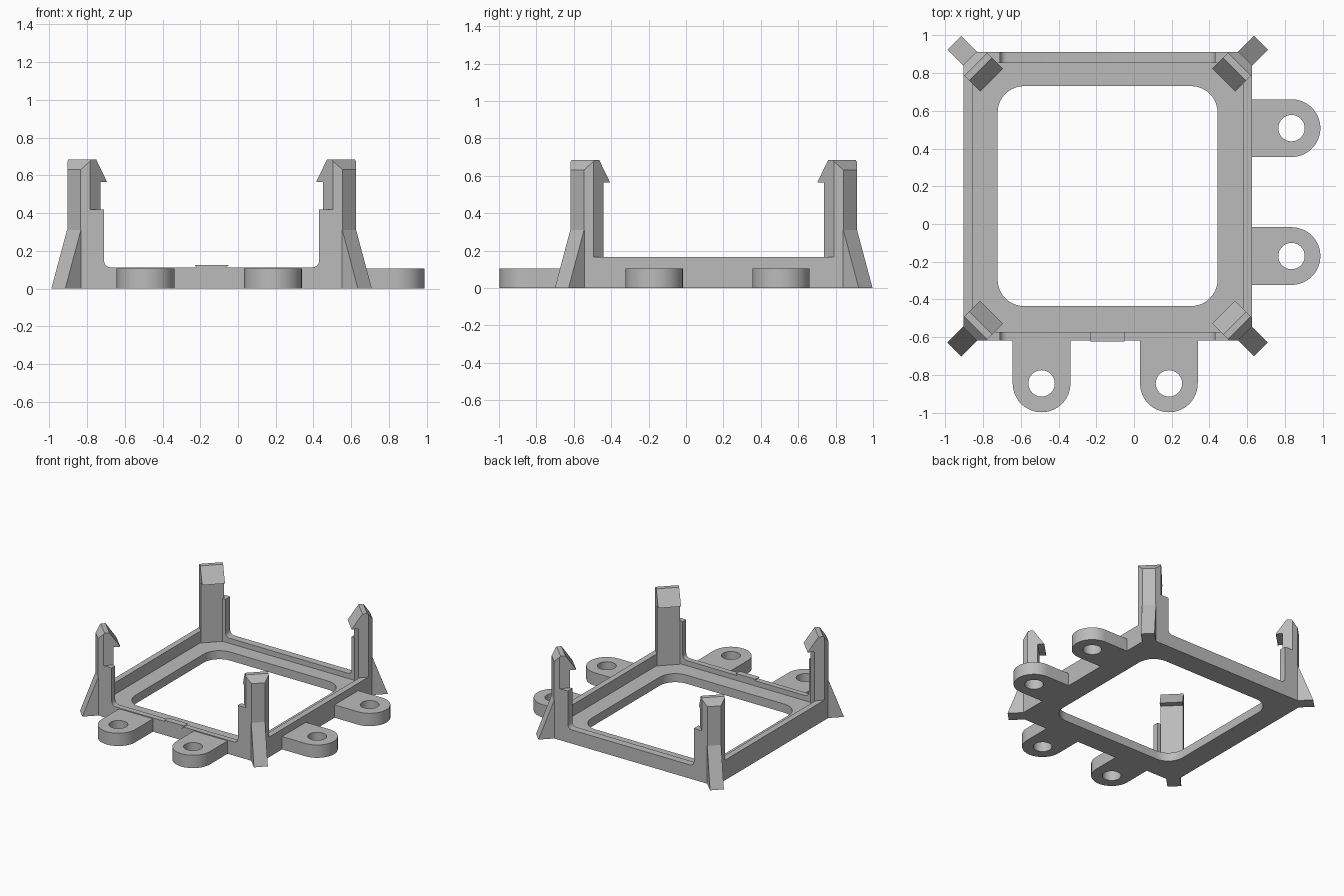
import bpy, bmesh
from math import pi, cos, sin
from mathutils import Matrix, Vector

if "Cube" in bpy.data.objects:
    bpy.data.objects.remove(bpy.data.objects["Cube"], do_unlink=True)

CX, CY = -0.14, 0.148      # centre of the square frame
HALF = 0.765               # half of the frame's outer width

grey = bpy.data.materials.new("plain grey")
grey.use_nodes = True
grey.diffuse_color = (0.5, 0.5, 0.5, 1)
grey.node_tree.nodes["Principled BSDF"].inputs["Base Color"].default_value = (0.5, 0.5, 0.5, 1)


def finish(name, bm):
    bmesh.ops.remove_doubles(bm, verts=bm.verts, dist=1e-5)
    bmesh.ops.recalc_face_normals(bm, faces=bm.faces)
    me = bpy.data.meshes.new(name)
    bm.to_mesh(me)
    bm.free()
    me.materials.append(grey)
    ob = bpy.data.objects.new(name, me)
    bpy.context.collection.objects.link(ob)
    bpy.ops.object.select_all(action='DESELECT')
    bpy.context.view_layer.objects.active = ob
    ob.select_set(True)
    bpy.ops.object.shade_smooth_by_angle(angle=pi / 6)
    return ob


def prism(name, profile, w0, w1, matrix, clip=False):
    """Extrude a (u, z) profile from w0 to w1, then place it with the matrix."""
    bm = bmesh.new()
    face = bm.faces.new([bm.verts.new((u, w0, z)) for u, z in profile])
    ext = bmesh.ops.extrude_face_region(bm, geom=[face])["geom"]
    for v in ext:
        if isinstance(v, bmesh.types.BMVert):
            v.co.y = w1
    bm.transform(matrix)
    if clip:  # trim to the outer square of the frame
        for n in (Vector((1, 0, 0)), Vector((-1, 0, 0)), Vector((0, 1, 0)), Vector((0, -1, 0))):
            res = bmesh.ops.bisect_plane(bm, geom=bm.verts[:] + bm.edges[:] + bm.faces[:],
                                         plane_co=Vector((CX, CY, 0)) + n * HALF,
                                         plane_no=n, clear_outer=True)
            cut = [e for e in res["geom_cut"] if isinstance(e, bmesh.types.BMEdge)]
            if cut:
                bmesh.ops.holes_fill(bm, edges=cut)
    return finish(name, bm)


def plate(name, loops, height, matrix):
    """Flat plate from an outline and its holes."""
    cu = bpy.data.curves.new(name, 'CURVE')
    cu.dimensions = '2D'
    cu.fill_mode = 'BOTH'
    cu.extrude = height / 2
    for loop in loops:
        sp = cu.splines.new('POLY')
        sp.points.add(len(loop) - 1)
        for p, (x, y) in zip(sp.points, loop):
            p.co = (x, y, 0, 1)
        sp.use_cyclic_u = True
    tmp = bpy.data.objects.new(name + "_outline", cu)
    bpy.context.collection.objects.link(tmp)
    bpy.context.view_layer.update()
    bm = bmesh.new()
    bm.from_mesh(tmp.to_mesh())
    tmp.to_mesh_clear()
    bpy.data.objects.remove(tmp, do_unlink=True)
    bm.transform(matrix @ Matrix.Translation((0, 0, height / 2)))
    return finish(name, bm)


def arc(cx, cy, r, a0, a1, n):
    return [(cx + r * cos(a0 + (a1 - a0) * i / n), cy + r * sin(a0 + (a1 - a0) * i / n))
            for i in range(n + 1)]


centre = Matrix.Translation((CX, CY, 0))

# Floor with its round-cornered opening
outer = [(-0.75, -0.75), (0.75, -0.75), (0.75, 0.75), (-0.75, 0.75)]
opening = []
for k, (sx, sy) in enumerate(((1, 1), (-1, 1), (-1, -1), (1, -1))):
    opening += arc(sx * 0.443, sy * 0.443, 0.14, k * pi / 2, (k + 1) * pi / 2, 10)
plate("floor_frame", [outer, opening], 0.07, centre)

# Side walls
side = [(-HALF, 0), (HALF, 0), (HALF, 0.165), (-HALF, 0.165)]
for name, angle in (("left_wall", pi / 2), ("right_wall", -pi / 2)):
    prism(name, side, -HALF, -HALF + 0.048, centre @ Matrix.Rotation(angle, 4, 'Z'))

# Front and back walls, low in the middle with tall tabs by the posts
half_wall = [(-HALF, 0), (-HALF, 0.165), (-0.69, 0.165), (-0.69, 0.42), (-0.57, 0.42)]
half_wall += arc(-0.535, 0.147, 0.035, pi, 1.5 * pi, 6)
wall = half_wall + [(-x, z) for x, z in reversed(half_wall)]
prism("front_wall", wall, -HALF, -HALF + 0.045, centre)
prism("back_wall", wall, HALF - 0.06, HALF, centre)

# Small catch on the front wall
catch = [(-0.07, 0.1), (0.07, 0.1), (0.09, 0.125), (-0.09, 0.125)]
prism("front_catch", catch, -HALF - 0.005, -HALF + 0.045, centre)

# Corner posts with hooks and tapered braces
post = [(1.032, 0), (1.032, 0.63), (0.988, 0.685), (0.952, 0.685),
        (0.87, 0.565), (0.92, 0.565), (0.92, 0)]
brace = [(1.149, 0), (1.032, 0.31), (0.95, 0.31), (0.95, 0)]
for k, corner in enumerate(("back_left", "back_right", "front_right", "front_left")):
    turn = centre @ Matrix.Rotation(pi / 4 + k * pi / 2, 4, 'Z')
    prism(corner + "_post", post, -0.086, 0.086, turn, clip=True)
    prism(corner + "_brace", brace, -0.052, 0.052, turn)

# Mounting lugs on the front and left sides
R = 0.153
lug = [(R, 0.245)] + arc(0, 0, R, 0, -pi, 32) + [(-R, 0.245)]
hole = arc(0, 0, 0.07, 0, 2 * pi, 32)[:-1]
for name, x, y, angle in (("front_right_lug", -0.49, -0.845, 0),
                          ("front_left_lug", 0.185, -0.845, 0),
                          ("left_front_lug", 0.835, -0.17, pi / 2),
                          ("left_back_lug", 0.835, 0.508, pi / 2)):
    plate(name, [lug, hole], 0.105,
          Matrix.Translation((x, y, 0)) @ Matrix.Rotation(angle, 4, 'Z'))
